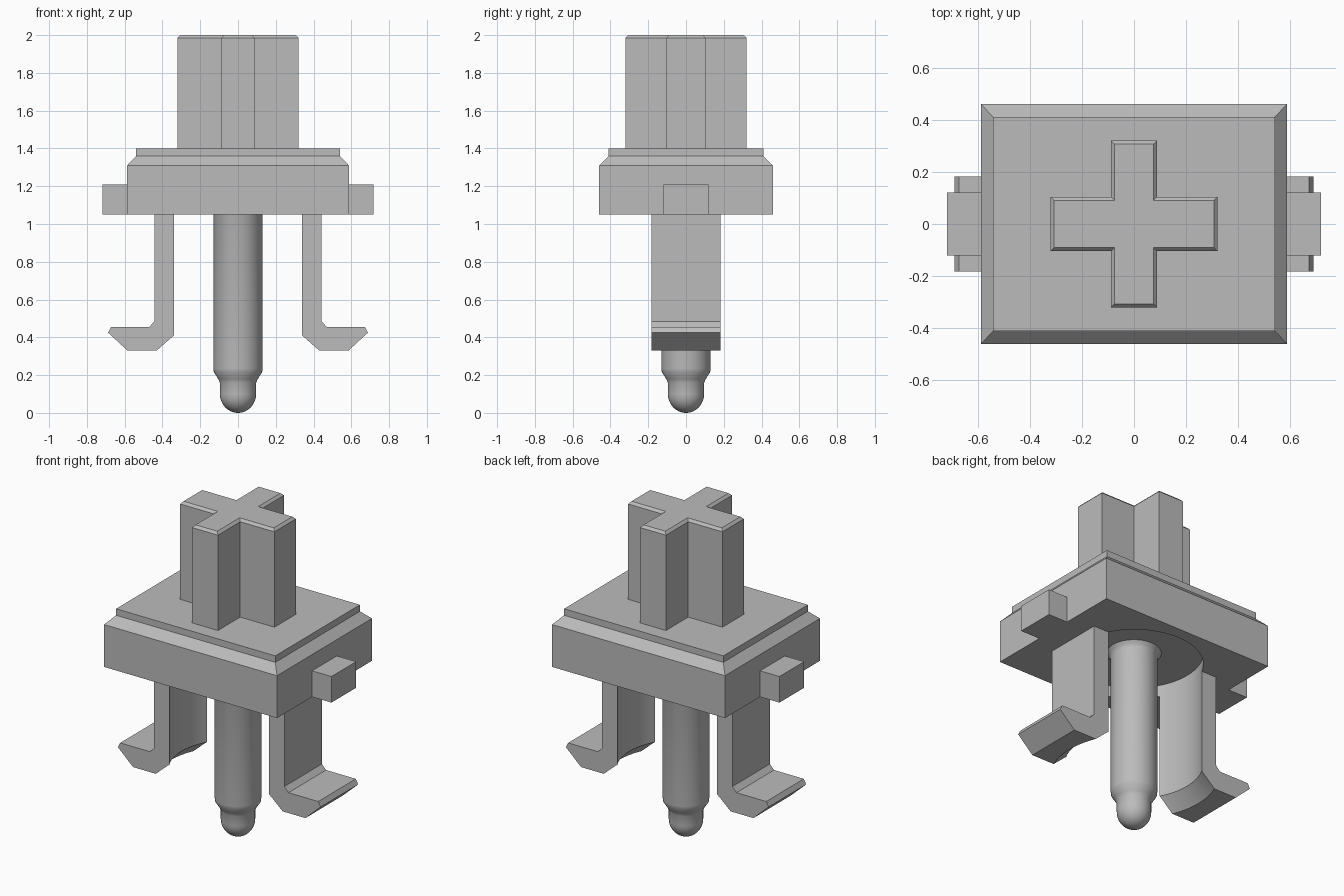
import bpy, bmesh, math
from mathutils import Matrix, Vector

cube = bpy.data.objects.get("Cube")
if cube:
    bpy.data.objects.remove(cube, do_unlink=True)

# Single plain plastic colour
grey = bpy.data.materials.new("grey plastic")
grey.use_nodes = True
colour = (0.5, 0.5, 0.5, 1)
grey.diffuse_color = colour
grey.node_tree.nodes["Principled BSDF"].inputs["Base Color"].default_value = colour


def finish(name, bm):
    bmesh.ops.recalc_face_normals(bm, faces=bm.faces)
    mesh = bpy.data.meshes.new(name)
    bm.to_mesh(mesh)
    bm.free()
    mesh.materials.append(grey)
    ob = bpy.data.objects.new(name, mesh)
    bpy.context.collection.objects.link(ob)
    return ob


def select(ob):
    bpy.ops.object.select_all(action='DESELECT')
    ob.select_set(True)
    bpy.context.view_layer.objects.active = ob


def smooth(ob):
    select(ob)
    bpy.ops.object.shade_smooth_by_angle(angle=math.radians(25))


def loft(name, rings):
    """Skin a stack of matching closed rings and cap both ends."""
    bm = bmesh.new()
    rows = [[bm.verts.new(p) for p in ring] for ring in rings]
    n = len(rows[0])
    for a, b in zip(rows, rows[1:]):
        for i in range(n):
            j = (i + 1) % n
            bm.faces.new((a[i], a[j], b[j], b[i]))
    bm.faces.new(rows[0])
    bm.faces.new(rows[-1])
    return finish(name, bm)


def lathe(name, profile, steps):
    rings = []
    for r, z in profile:
        rings.append([(r * math.cos(math.tau * i / steps),
                       r * math.sin(math.tau * i / steps), z) for i in range(steps)])
    return loft(name, rings)


def rect(x, y, z):
    return [(-x, -y, z), (x, -y, z), (x, y, z), (-x, y, z)]


def cross(inset, z):
    """Plus-shaped ring with arms of slightly different thickness."""
    r, tx, ty = 0.32 - inset, 0.088 - inset, 0.104 - inset
    quarter = [(r, ty), (tx, ty), (tx, r)]
    pts = list(quarter)
    pts += [(-x, y) for x, y in reversed(quarter)]
    pts += [(-x, -y) for x, y in quarter]
    pts += [(x, -y) for x, y in reversed(quarter)]
    return [(x, y, z) for x, y in pts]


def carve(ob, cutter):
    mod = ob.modifiers.new("recess", 'BOOLEAN')
    mod.operation = 'DIFFERENCE'
    mod.solver = 'EXACT'
    mod.object = cutter
    select(ob)
    bpy.ops.object.modifier_apply(modifier=mod.name)
    smooth(ob)


# Round bore that hollows the underside and the inner faces of the legs
bore = lathe("bore_cutter", [(0.55, 0.25), (0.385, 0.41), (0.385, 1.12)], 96)
bore.hide_render = True

# Stepped housing plate
housing = loft("housing", [rect(0.587, 0.46, 1.05), rect(0.587, 0.46, 1.31),
                           rect(0.54, 0.41, 1.36), rect(0.54, 0.41, 1.40)])
carve(housing, bore)

# Cross-shaped stem with chamfered top
loft("stem", [cross(0, 1.39), cross(0, 1.985), cross(0.014, 2.0)])

# Hooked legs and side tabs, mirrored left and right
hook = [(0.32, 1.08), (0.442, 1.08), (0.442, 0.485), (0.47, 0.455), (0.672, 0.455),
        (0.688, 0.425), (0.585, 0.33), (0.32, 0.33)]
for side, s in (("left", 1), ("right", -1)):
    leg = loft(side + "_leg", [[(s * x, y, z) for x, z in hook] for y in (-0.182, 0.182)])
    carve(leg, bore)
    loft(side + "_tab", [[(s * x, y, z) for x, y in
                          ((0.57, -0.12), (0.718, -0.12), (0.718, 0.12), (0.57, 0.12))]
                         for z in (1.05, 1.21)])

bpy.data.objects.remove(bore, do_unlink=True)

# Centre pin: rounded tip, neck, shaft and flared root
tip = [(0.096 * math.sin(a), 0.1 - 0.1 * math.cos(a))
       for a in (math.pi / 2 * i / 8 for i in range(1, 9))]
pin = lathe("centre_pin", [(0.004, 0)] + tip +
            [(0.096, 0.16), (0.105, 0.18), (0.128, 0.215), (0.13, 0.235),
             (0.13, 1.085), (0.138, 1.105), (0.157, 1.125)], 48)
select(pin)
bpy.ops.object.shade_smooth_by_angle(angle=math.radians(50))
